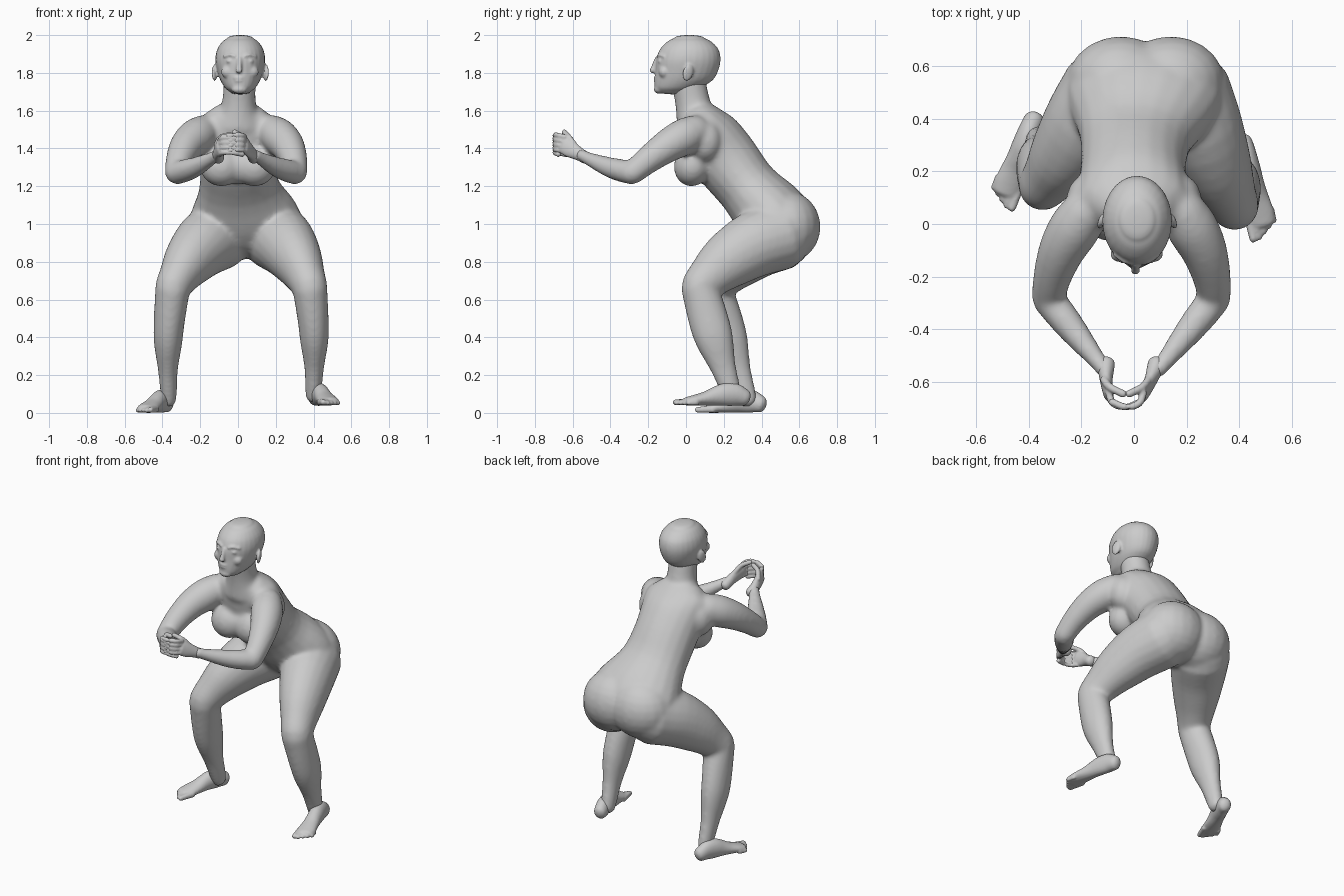
import bpy, bmesh, math
from mathutils import Vector, Matrix

if "Cube" in bpy.data.objects:
    bpy.data.objects.remove(bpy.data.objects["Cube"])

clay = bpy.data.materials.new("light grey clay")
clay.use_nodes = True
GREY = (0.6, 0.6, 0.6, 1)
clay.diffuse_color = GREY
clay.node_tree.nodes["Principled BSDF"].inputs["Base Color"].default_value = GREY


def spline(rings, steps=3):
    """Catmull-Rom through rings of (x, y, z, half width, half depth)."""
    points = [Vector(ring) for ring in rings]
    points = [points[0] * 2 - points[1]] + points + [points[-1] * 2 - points[-2]]
    out = []
    for a, b, c, d in zip(points, points[1:], points[2:], points[3:]):
        for i in range(steps):
            t = i / steps
            out.append(b + (c - a) * t / 2 + (a - b * 2.5 + c * 2 - d / 2) * t * t
                       + (b * 3 - a - c * 3 + d) * t ** 3 / 2)
    return out + [points[-2]]


def loft(bm, rings, sides=20, dome=0.8, level=False):
    """Closed tube with elliptical sections and rounded ends; level keeps sections horizontal."""
    rows = spline(rings)
    centres = [Vector(row[:3]) for row in rows]
    sections = []
    for i, row in enumerate(rows):
        along = (centres[min(i + 1, len(rows) - 1)] - centres[max(i - 1, 0)]).normalized()
        if level:
            along = Vector((0, 0, 1))
        across = (Vector((1, 0, 0)) - along * along.x).normalized()
        sections.append((centres[i], along, across, row[3], row[4]))

    def cap(section, sign):
        centre, along, across, width, depth = section
        reach = sign * dome * min(width, depth)
        return [(centre + along * reach * math.sin(k), along, across, width * math.cos(k), depth * math.cos(k))
                for k in (0.5, 0.9, 1.3)]

    sections = cap(sections[0], -1)[::-1] + sections + cap(sections[-1], 1)
    loops = []
    for centre, along, across, width, depth in sections:
        angles = [k * math.tau / sides for k in range(sides)]
        loops.append([bm.verts.new(centre + across * width * math.cos(k)
                                   + along.cross(across) * depth * math.sin(k)) for k in angles])
    for low, high in zip(loops, loops[1:]):
        for k in range(sides):
            n = (k + 1) % sides
            bm.faces.new((low[k], low[n], high[n], high[k]))
    bm.faces.new(loops[0][::-1])
    bm.faces.new(loops[-1])


def limb(bm, start, end, rows, bulge=(0, 0, 0), **options):
    """Tube from start to end; rows hold (fraction, half width, half depth)."""
    start, end, bulge = Vector(start), Vector(end), Vector(bulge)
    loft(bm, [(*(start.lerp(end, t) + bulge * math.sin(math.pi * t)), width, depth)
              for t, width, depth in rows], **options)


def finger(bm, points, radius):
    loft(bm, [(*point, radius, radius) for point in points], sides=10)


def ball(bm, centre, radii, tilt=(0, 0, 0)):
    matrix = Matrix.Translation(centre)
    for axis, angle in zip("XYZ", tilt):
        matrix = matrix @ Matrix.Rotation(angle, 4, axis)
    bmesh.ops.create_uvsphere(bm, u_segments=20, v_segments=12, radius=1,
                              matrix=matrix @ Matrix.Diagonal((*radii, 1)))


def skin(name, bm, voxel, smooth):
    """Fuse the overlapping volumes into one smooth surface."""
    bmesh.ops.recalc_face_normals(bm, faces=bm.faces)
    mesh = bpy.data.meshes.new(name)
    bm.to_mesh(mesh)
    bm.free()
    mesh.materials.append(clay)
    part = bpy.data.objects.new(name, mesh)
    bpy.context.collection.objects.link(part)
    bpy.context.view_layer.objects.active = part
    fuse = part.modifiers.new("fuse", "REMESH")
    fuse.mode, fuse.voxel_size, fuse.use_smooth_shade = "VOXEL", voxel, True
    relax = part.modifiers.new("relax", "SMOOTH")
    relax.factor, relax.iterations = 0.5, smooth
    for modifier in list(part.modifiers):
        bpy.ops.object.modifier_apply(modifier=modifier.name)
    for face in part.data.polygons:
        face.use_smooth = True


# Torso and neck
body = bmesh.new()
limb(body, (.04, .5, 1), (0, .045, 1.585),
     [(-.1, .27, .17), (0, .3, .19), (.14, .28, .19), (.36, .215, .165), (.6, .2, .175),
      (.8, .21, .165), (.92, .21, .13), (1, .15, .1)], bulge=(-.02, -.01, -.02), dome=.4)
limb(body, (0, .06, 1.52), (.01, .01, 1.77), [(0, .14, .11), (.45, .092, .094), (1, .085, .09)])

# Bust, buttocks and shoulder muscles
ball(body, (0, .045, 1.31), (.12, .09, .1))
for side in (-1, 1):
    ball(body, (.088 * side, .036, 1.31), (.115, .1, .112), (-.3, 0, 0))
    ball(body, (.045 + .095 * side, .535, .985), (.205, .178, .19))
    ball(body, (.13 * side, .07, 1.53), (.12, .085, .06), (0, side * .35, 0))
    ball(body, (.17 * side, .1, 1.44), (.085, .09, .11))

# Legs, running down into the feet
THIGH = [(0, .18, .185), (.33, .165, .175), (.66, .135, .15), (.88, .106, .118), (1, .095, .1)]
SHIN = [(0, .093, .098), (.35, .082, .107), (.55, .075, .1), (.8, .053, .07), (1, .045, .057), (1.1, .04, .05)]
for side, hip, knee, ankle in ((1, (.19, .5, .94), (.38, .07, .67), (.4, .23, .14)),
                               (-1, (-.1, .5, .94), (-.345, .145, .67), (-.368, .31, .12))):
    limb(body, hip, knee, THIGH, bulge=(0, 0, .045))
    limb(body, knee, ankle, SHIN, bulge=(side * .013, -.005, 0))

# Arms
for side, shift in ((1, .02), (-1, -.04)):
    elbow = (side * .285 + shift, -.285, 1.27)
    limb(body, (side * .18, .05, 1.49), elbow,
         [(0, .09, .09), (.2, .098, .098), (.45, .088, .088), (.75, .073, .073), (1, .063, .063)],
         bulge=(side * .03, 0, .02))
    limb(body, elbow, (side * .07 + shift, -.555, 1.365),
         [(0, .062, .062), (.25, .06, .06), (.5, .052, .052), (.85, .036, .036), (1, .032, .032)],
         bulge=(0, 0, -.012))
skin("body", body, .012, 12)

# Head: rings of (height, face y, back y, half width)
head = bmesh.new()
outline = [(1.7, -.15, .03, .055), (1.72, -.165, .075, .08), (1.76, -.166, .14, .105), (1.81, -.162, .17, .122),
           (1.87, -.158, .183, .132), (1.925, -.138, .172, .122), (1.965, -.1, .135, .095), (1.983, -.066, .1, .07)]
loft(head, [(.012, (face + back) / 2, z, width, (back - face) / 2) for z, face, back, width in outline],
     sides=28, dome=.25, level=True)
# Nose, lips, chin, brows, eyes, cheeks and ears
limb(head, (.008, -.154, 1.875), (.005, -.178, 1.81), [(0, .012, .012), (.6, .014, .014), (1, .018, .015)])
for z, width in ((1.774, .03), (1.758, .026)):
    ball(head, (.005, -.158, z), (width, .014, .008))
ball(head, (.008, -.142, 1.713), (.042, .028, .024))
for side in (-1, 1):
    finger(head, [(.01 + side * .025, -.151, 1.888), (.01 + side * .05, -.142, 1.896),
                  (.01 + side * .085, -.117, 1.887)], .007)
    ball(head, (.01 + side * .052, -.136, 1.862), (.022, .014, .01))
    ball(head, (.01 + side * .06, -.115, 1.805), (.04, .03, .035))
    ball(head, (.012 + side * .136, .01, 1.8), (.012, .03, .045), (-.25, 0, side * .35))
skin("head", head, .007, 4)

# Clasped hands with interlaced fingers
middle = -.03
for side, name in ((1, "left_hand"), (-1, "right_hand")):
    hand = bmesh.new()
    limb(hand, (side * .095 - .01, -.53, 1.35), (middle + side * .066, -.645, 1.415),
         [(0, .033, .033), (.25, .03, .034), (.5, .025, .04), (.75, .022, .046), (1, .02, .045)],
         bulge=(side * .005, 0, 0))
    for i in range(4):
        z = 1.375 + .026 * i + .007 * side
        finger(hand, [(middle + side * .066, -.64, z), (middle + side * .05, -.68, z + .01),
                      (middle, -.695, z + .01), (middle - side * .055, -.675, z)], .014)
    finger(hand, [(middle + side * .085, -.59, 1.42), (middle + side * .06, -.62, 1.46),
                  (middle + side * .01, -.645, 1.48 + .007 * side)], .015)
    skin(name, hand, .006, 3)


# Feet, each laid out on its sole along a line from heel to toe
def foot(name, heel, toe, side):
    bm = bmesh.new()
    heel, toe = Vector(heel), Vector(toe)
    across = (toe - heel).cross(Vector((0, 0, side))).normalized()
    across *= math.copysign(1, across.x * side)

    def ring(t, width, depth, shift=0):
        return (*(heel.lerp(toe, t) + across * shift + Vector((0, 0, depth))), width, depth)

    loft(bm, [ring(.1, .04, .046), ring(.22, .044, .06), ring(.36, .046, .06), ring(.48, .046, .05),
              ring(.6, .05, .038), ring(.75, .056, .028), ring(.85, .05, .022)])
    for i in range(5):
        shift = .023 * i - .045
        radius = .012 if i else .016
        tip = .97 - .04 * max(i - 1, 0)
        loft(bm, [ring(.74, radius, .02, shift), ring(tip - .09, radius, .018, shift),
                  ring(tip, radius, radius, shift)], sides=10)
    skin(name, bm, .007, 4)


foot("left_foot", (.4, .35, .035), (.5, -.06, .04), 1)
foot("right_foot", (-.365, .43, 0), (-.51, .065, 0), -1)
